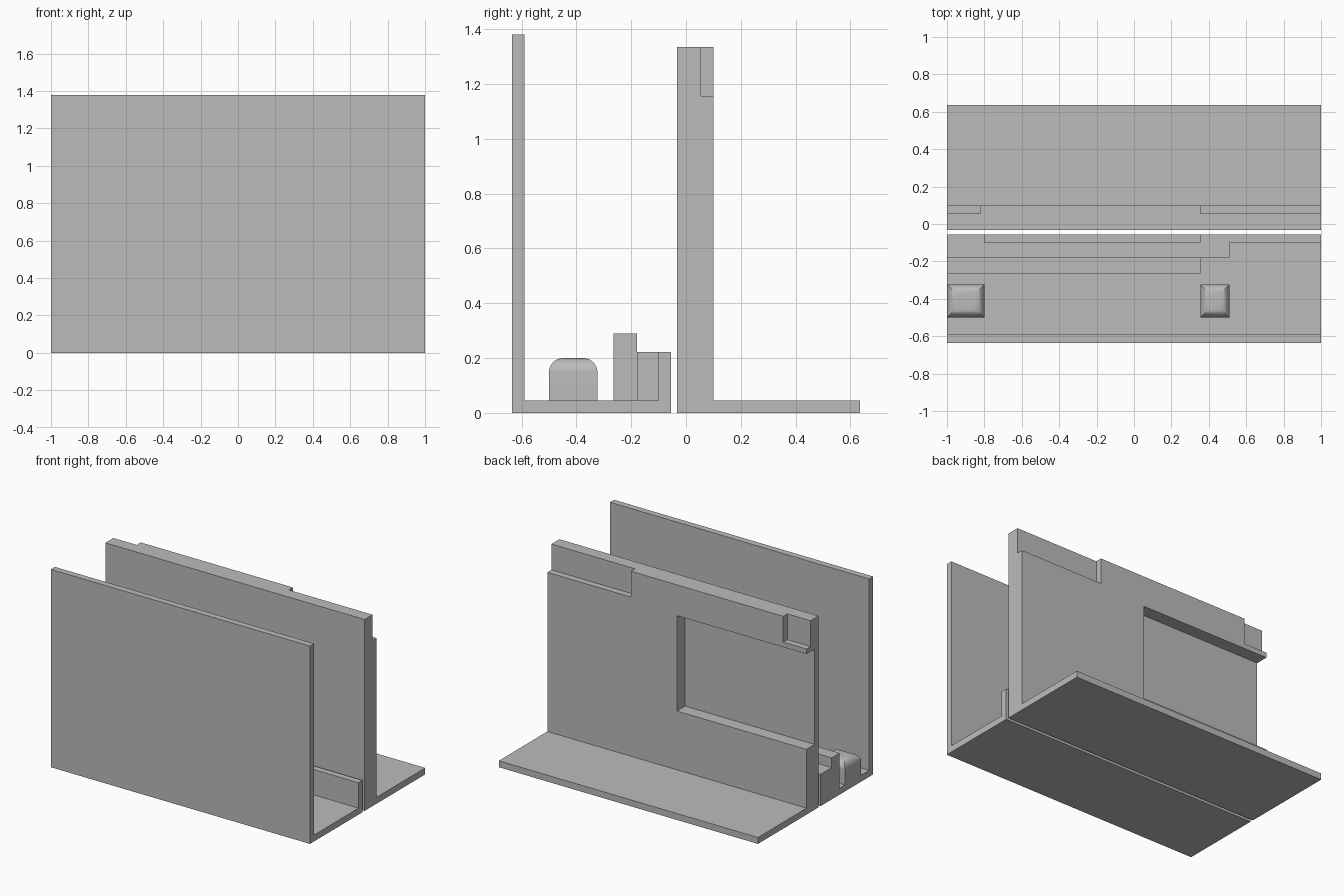
import bpy
import bmesh
from mathutils import Vector

cube = bpy.data.objects.get("Cube")
if cube:
    bpy.data.objects.remove(cube, do_unlink=True)

grey = bpy.data.materials.new("plain grey")
grey.use_nodes = True
COLOUR = (0.5, 0.5, 0.5, 1)
grey.diffuse_color = COLOUR
grey.node_tree.nodes["Principled BSDF"].inputs["Base Color"].default_value = COLOUR

BASE = 0.045      # thickness of plates and front panel
BACK = 0.635      # half depth


def finish(bm, name):
    bmesh.ops.recalc_face_normals(bm, faces=bm.faces)
    mesh = bpy.data.meshes.new(name)
    bm.to_mesh(mesh)
    bm.free()
    mesh.materials.append(grey)
    obj = bpy.data.objects.new(name, mesh)
    bpy.context.collection.objects.link(obj)
    return obj


def prism(name, outline, sweep):
    """Extrude a closed outline of 3D points along a vector."""
    bm = bmesh.new()
    face = bm.faces.new([bm.verts.new(p) for p in outline])
    ext = bmesh.ops.extrude_face_region(bm, geom=[face])
    moved = [g for g in ext["geom"] if isinstance(g, bmesh.types.BMVert)]
    bmesh.ops.translate(bm, verts=moved, vec=Vector(sweep))
    return finish(bm, name)


def box(name, x, y, z):
    outline = [(x[0], y[0], z[0]), (x[1], y[0], z[0]),
               (x[1], y[1], z[0]), (x[0], y[1], z[0])]
    return prism(name, outline, (0, 0, z[1] - z[0]))


def cut(obj, cutter):
    cutter.hide_render = True
    mod = obj.modifiers.new("cut", "BOOLEAN")
    mod.operation = "DIFFERENCE"
    mod.solver = "EXACT"
    mod.object = cutter
    bpy.context.view_layer.objects.active = obj
    bpy.ops.object.modifier_apply(modifier=mod.name)
    bpy.data.objects.remove(cutter, do_unlink=True)


def pad(name, x):
    """Block with its four top edges rounded and mitred at the corners."""
    obj = box(name, x, (-0.5, -0.323), (BASE, 0.2))
    bm = bmesh.new()
    bm.from_mesh(obj.data)
    top = [e for e in bm.edges if all(v.co.z > 0.19 for v in e.verts)]
    bmesh.ops.bevel(bm, geom=top, offset=0.052, segments=8,
                    profile=0.5, affect="EDGES")
    bm.to_mesh(obj.data)
    bm.free()
    bpy.ops.object.select_all(action="DESELECT")
    obj.select_set(True)
    bpy.context.view_layer.objects.active = obj
    bpy.ops.object.shade_smooth_by_angle(angle=0.6)


# Front half: tall panel on a foot plate
front_profile = [(-BACK, 0), (-0.055, 0), (-0.055, BASE),
                 (BASE - BACK, BASE), (BASE - BACK, 1.38), (-BACK, 1.38)]
prism("front_panel", [(-1, y, z) for y, z in front_profile], (2, 0, 0))

# Stepped rail along the rear of the front foot plate
rail = [(-1, -0.178), (0.51, -0.178), (0.51, -0.1), (1, -0.1), (1, -0.055),
        (0.355, -0.055), (0.355, -0.1), (-0.8, -0.1), (-0.8, -0.055), (-1, -0.055)]
prism("low_rail", [(x, y, BASE) for x, y in rail], (0, 0, 0.177))
box("high_rail", (-1, 0.355), (-0.265, -0.178), (BASE, 0.29))

# Rounded pads
pad("end_pad", (-1, -0.8))
pad("middle_pad", (0.355, 0.51))

# Rear half: thick wall on a foot plate
rear_profile = [(-0.033, 0), (BACK, 0), (BACK, BASE),
                (0.1, BASE), (0.1, 1.335), (-0.033, 1.335)]
wall = prism("rear_wall", [(-1, y, z) for y, z in rear_profile], (2, 0, 0))

# Wide recess and two top notches in the wall's rear face
cut(wall, box("recess_cutter", (-1.2, 0), (0.01, 0.3), (0.455, 1.12)))
cut(wall, box("long_notch_cutter", (0.355, 1.2), (0.055, 0.3), (1.155, 1.5)))
cut(wall, box("short_notch_cutter", (-1.2, -0.82), (0.055, 0.3), (1.155, 1.5)))
